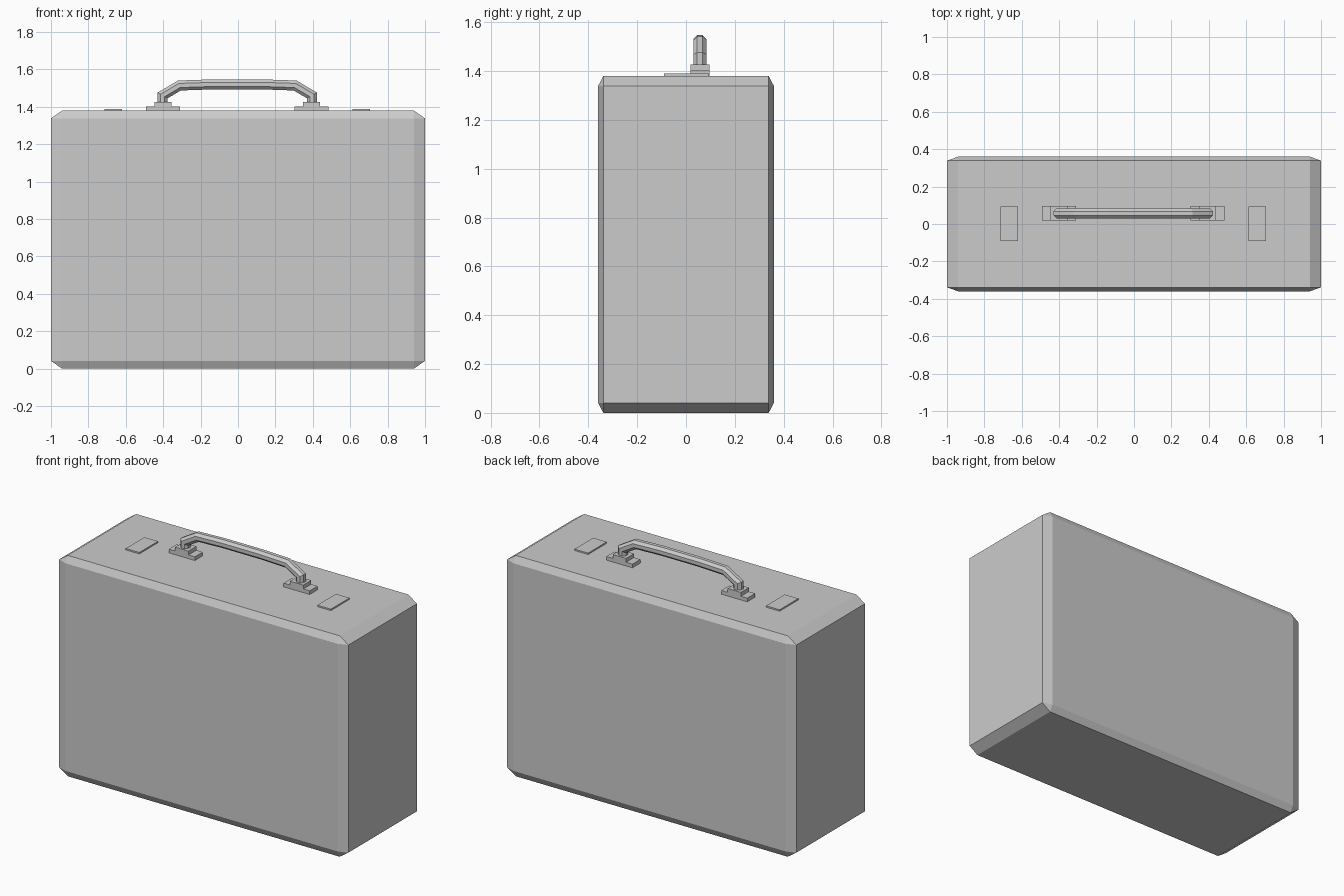
import bpy, bmesh, math
from mathutils import Vector

if "Cube" in bpy.data.objects:
    bpy.data.objects.remove(bpy.data.objects["Cube"])

CX = -0.004   # fittings sit slightly off the case centre


def finish(name, bm):
    bmesh.ops.recalc_face_normals(bm, faces=bm.faces[:])
    me = bpy.data.meshes.new(name)
    bm.to_mesh(me)
    bm.free()
    ob = bpy.data.objects.new(name, me)
    bpy.context.collection.objects.link(ob)
    return ob


def box(name, lo, hi, bevel=0.0):
    """Unit cube, bevelled before stretching so chamfers follow the proportions."""
    bm = bmesh.new()
    bmesh.ops.create_cube(bm, size=1)
    if bevel:
        bmesh.ops.bevel(bm, geom=bm.edges[:], offset=bevel, segments=1,
                        affect='EDGES', profile=0.5)
    for v in bm.verts:
        v.co = Vector([l + (c + 0.5) * (h - l) for c, l, h in zip(v.co, lo, hi)])
    return finish(name, bm)


def tube(name, path, y, radius, sides):
    """Mitred sweep of a polygon along a path in the XZ plane."""
    pts = [Vector(p) for p in path]
    bm = bmesh.new()
    rings = []
    for i, p in enumerate(pts):
        a = (p - pts[i - 1]).normalized() if i else (pts[1] - p).normalized()
        b = (pts[i + 1] - p).normalized() if i < len(pts) - 1 else a
        t = (a + b).normalized()
        n = Vector((-t.y, t.x)) / max(t.dot(a), 0.3)
        ring = []
        for k in range(sides):
            ang = 2 * math.pi * (k + 0.5) / sides
            q = p + n * radius * math.cos(ang)
            ring.append(bm.verts.new((q.x, y + radius * math.sin(ang), q.y)))
        rings.append(ring)
    for r, s in zip(rings, rings[1:]):
        for k in range(sides):
            j = (k + 1) % sides
            bm.faces.new((r[k], r[j], s[j], s[k]))
    bm.faces.new(rings[0])
    bm.faces.new(rings[-1])
    return finish(name, bm)


# Chamfered case
box("case", (-1, -0.36, 0), (1, 0.36, 1.38), 0.03)

# Latch plates and stepped handle mounts on both sides
for side, s in (("left", -1), ("right", 1)):
    lx, mx = CX + s * 0.662, CX + s * 0.397
    box(side + "_latch", (lx - 0.047, -0.09, 1.37), (lx + 0.047, 0.094, 1.389))
    box(side + "_mount_base", (mx - 0.09, 0.018, 1.37), (mx + 0.09, 0.096, 1.403))
    box(side + "_mount_block", (mx - 0.046, 0.018, 1.40), (mx + 0.046, 0.096, 1.427))

# Carrying handle
half = [(-0.399, 1.42), (-0.399, 1.461), (-0.309, 1.514), (-0.13, 1.520)]
path = half + [(-x, z) for x, z in reversed(half)]
tube("handle", [(x + CX, z) for x, z in path], 0.057, 0.029, 8)
